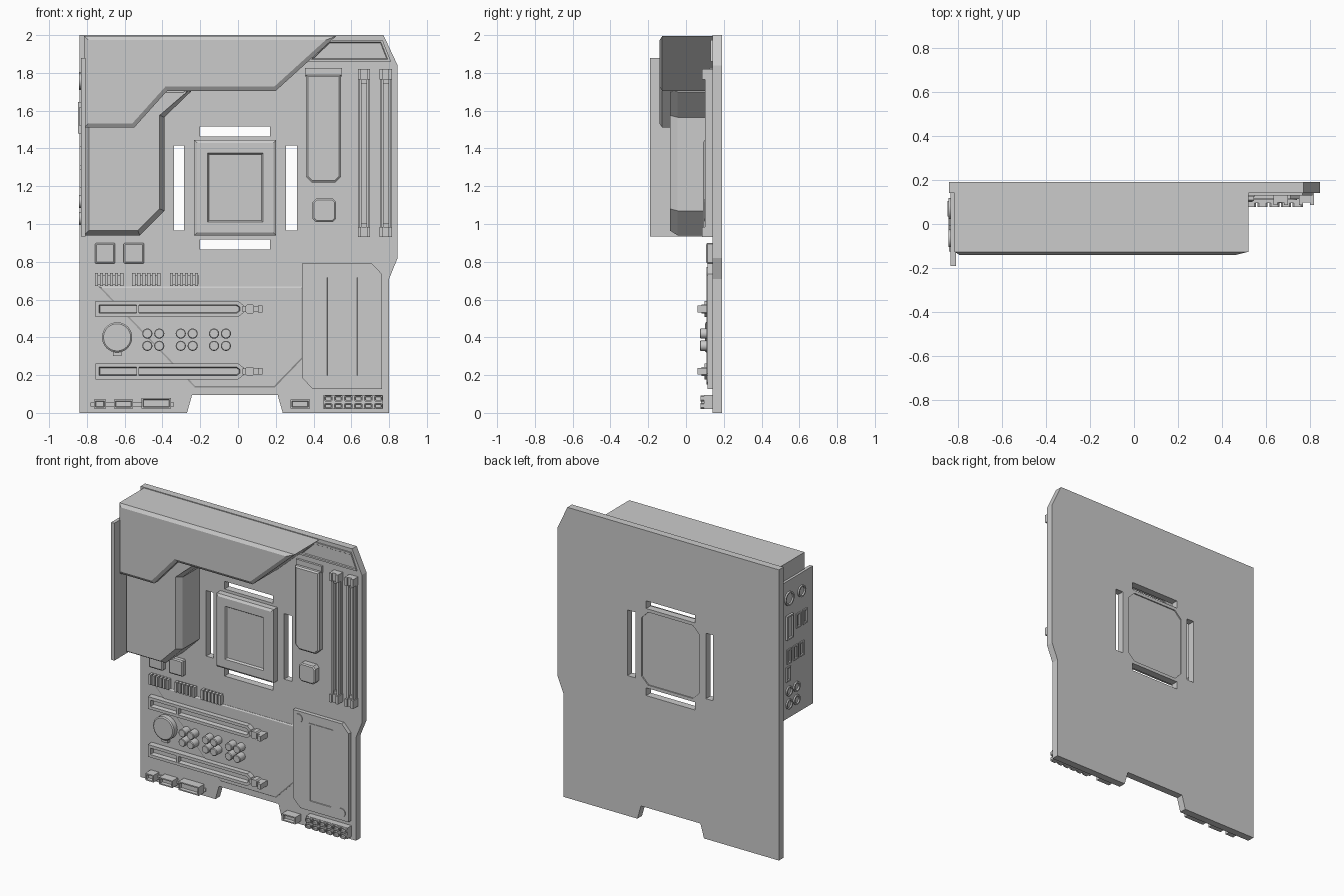
import bpy, bmesh, math

FACE = 0.14   # y of the board's front surface


def rect(x0, x1, z0, z1, c=0.0):
    """Rectangle outline seen from the front, optional cut corners."""
    if c == 0:
        return [(x0, z0), (x1, z0), (x1, z1), (x0, z1)]
    return [(x0 + c, z0), (x1 - c, z0), (x1, z0 + c), (x1, z1 - c),
            (x1 - c, z1), (x0 + c, z1), (x0, z1 - c), (x0, z0 + c)]


def circle(x, z, r, n=24):
    return [(x + r * math.cos(2 * math.pi * i / n), z + r * math.sin(2 * math.pi * i / n)) for i in range(n)]


def part(name, prisms, smooth=False):
    """Each prism: (outline, back y, front y, [(inset, depth), ...] on the front face)."""
    bm = bmesh.new()
    for pts, back, front, *steps in prisms:
        f = [bm.verts.new((x, front, z)) for x, z in pts]
        b = [bm.verts.new((x, back, z)) for x, z in pts]
        face = bm.faces.new(f)
        bm.faces.new(b[::-1])
        for i in range(len(pts)):
            j = (i + 1) % len(pts)
            bm.faces.new((f[j], f[i], b[i], b[j]))
        bm.normal_update()
        for inset, depth in (steps[0] if steps else []):
            bmesh.ops.inset_region(bm, faces=[face], thickness=inset, depth=depth, use_even_offset=True)
            bm.normal_update()
    bmesh.ops.recalc_face_normals(bm, faces=bm.faces)
    me = bpy.data.meshes.new(name)
    bm.to_mesh(me)
    bm.free()
    ob = bpy.data.objects.new(name, me)
    bpy.context.collection.objects.link(ob)
    bpy.ops.object.select_all(action='DESELECT')
    ob.select_set(True)
    bpy.context.view_layer.objects.active = ob
    if smooth:
        bpy.ops.object.shade_smooth_by_angle(angle=math.radians(30))
    return ob


# Cutters: cooler slots around the socket and the shallow recess on the back
cutter = part("board_cutter", [
    (rect(-0.34, -0.285, 0.965, 1.416), 0.3, 0.0),
    (rect(0.253, 0.312, 0.965, 1.416), 0.3, 0.0),
    (rect(-0.2, 0.17, 1.464, 1.517), 0.3, 0.0),
    (rect(-0.2, 0.17, 0.865, 0.918), 0.3, 0.0),
    (rect(-0.235, 0.205, 0.94, 1.442, 0.05), 0.3, 0.182)])
cutter.hide_render = True
cutter.hide_set(True)

# Circuit board
board = part("circuit_board", [([(-0.84, 0), (-0.27, 0), (-0.243, 0.095), (0.21, 0.095), (0.237, 0), (0.80, 0),
                                 (0.80, 0.71), (0.845, 0.82), (0.845, 1.84), (0.77, 2), (-0.84, 2)], 0.19, FACE)])
mod = board.modifiers.new("slots", 'BOOLEAN')
mod.object = cutter
mod.solver = 'EXACT'
bpy.ops.object.modifier_apply(modifier=mod.name)
bpy.data.objects.remove(cutter)

# Thin raised trim on the board
part("lower_trim_plate", [([(-0.74, 0.67), (-0.23, 0.135), (0.195, 0.135), (0.345, 0.29), (0.345, 0.67)],
                           FACE, 0.138, [(0.008, 0.005)])])
part("corner_trim", [([(0.36, 1.86), (0.81, 1.86), (0.765, 1.975), (0.48, 1.975)],
                      FACE, 0.13, [(0.012, 0), (0.004, -0.006)])])

# Shrouds over the power stage and rear connectors
part("upper_shroud", [([(-0.815, 1.51), (-0.55, 1.51), (-0.375, 1.705), (0.2, 1.705), (0.52, 1.995), (-0.815, 1.995)],
                       FACE, -0.126, [(0.022, 0.014)])])
part("side_shroud", [([(-0.815, 0.94), (-0.52, 0.94), (-0.39, 1.07), (-0.39, 1.565), (-0.25, 1.70), (-0.25, 1.72),
                       (-0.815, 1.72)], FACE, -0.045, [(0.025, 0.04)])])

# Rear connector plate and ports (drawn facing front, then turned to face -x; u = -y)
turn = -math.pi / 2
part("port_plate", [(rect(-0.14, 0.19, 0.935, 1.88), -0.808, -0.832)]).rotation_euler.z = turn
hollow = [(0.01, 0), (0.003, -0.008)]
ports = [(rect(-0.105, -0.035, 1.48, 1.645), -0.81, -0.846, hollow)]
for u, z in [(0.03, 1.57), (0.1, 1.57), (-0.07, 1.36), (0.0, 1.36), (0.065, 1.36), (-0.08, 1.24)]:
    ports.append((rect(u - 0.024, u + 0.024, z - 0.05, z + 0.05), -0.81, -0.84, hollow))
part("rear_ports", ports).rotation_euler.z = turn
jacks = [(circle(u, z, r), -0.81, -0.842, hollow) for u, z, r in
         [(-0.07, 1.757, 0.048), (0.065, 1.757, 0.04), (-0.07, 1.12, 0.034), (0.01, 1.12, 0.034),
          (-0.07, 1.03, 0.034), (0.01, 1.03, 0.034)]]
part("rear_jacks", jacks, True).rotation_euler.z = turn

# Processor socket
part("processor_socket", [(rect(-0.232, 0.202, 0.94, 1.445), FACE, 0.10,
                           [(0.015, 0.01), (0.055, 0), (0.008, -0.012)])])

# Upper drive heatsink with its end bracket
part("upper_drive_heatsink", [
    ([(0.36, 1.25), (0.39, 1.22), (0.515, 1.22), (0.545, 1.25), (0.545, 1.79), (0.36, 1.79)], FACE, 0.108,
     [(0.01, 0.008)]),
    (rect(0.355, 0.55, 1.78, 1.825), FACE, 0.125)])

# Memory slots
memory = []
for x in (0.667, 0.783):
    memory.append((rect(x - 0.03, x + 0.03, 0.95, 1.8), FACE, 0.125))
    for s in (-1, 1):
        memory.append((rect(x + s * 0.02 - 0.007, x + s * 0.02 + 0.007, 0.985, 1.765), FACE, 0.10))
    for z0, z1, lip in ((0.93, 0.985, 0.985), (1.765, 1.82, 1.745)):
        memory.append((rect(x - 0.033, x + 0.033, z0, z1), FACE, 0.098))
        for s in (-1, 1):
            memory.append((rect(x + s * 0.024 - 0.009, x + s * 0.024 + 0.009, z0, z1), 0.098, 0.086))
        memory.append((rect(x - 0.013, x + 0.013, lip, lip + 0.02), FACE, 0.11))
part("memory_slots", memory)

# Chips
chip_edge = [(0.008, 0.006)]
part("chips", [(rect(0.395, 0.52, 1.01, 1.135, 0.018), FACE, 0.101, chip_edge),
               (rect(-0.757, -0.65, 0.79, 0.90, 0.006), FACE, 0.113, chip_edge),
               (rect(-0.605, -0.497, 0.79, 0.90, 0.006), FACE, 0.113, chip_edge)])

# Finned inductors
fins = []
for x0 in (-0.757, -0.56, -0.36):
    fins.append((rect(x0, x0 + 0.15, 0.68, 0.73), FACE, 0.127))
    for i in range(6):
        x = x0 + i * 0.0265
        fins.append((rect(x, x + 0.017, 0.672, 0.74), FACE, 0.108))
part("finned_inductors", fins)

# Expansion slots with end latches
slots = []
for z in (0.55, 0.22):
    slots += [
        ([(-0.755, z - 0.042), (0.0, z - 0.042), (0.03, z - 0.02), (0.03, z + 0.02), (0.0, z + 0.042),
          (-0.755, z + 0.042)], FACE, 0.098, [(0.02, 0), (0.004, -0.03)]),
        (rect(-0.537, -0.523, z - 0.03, z + 0.03), FACE, 0.099),
        (rect(0.025, 0.125, z - 0.016, z + 0.016), FACE, 0.09),
        (rect(0.04, 0.085, z - 0.024, z + 0.024, 0.008), FACE, 0.082),
        (rect(0.105, 0.13, z - 0.018, z + 0.018), FACE, 0.06)]
part("expansion_slots", slots)

# Battery, clip and capacitors
part("battery", [(circle(-0.64, 0.40, 0.08, 32), FACE, 0.106, [(0.008, 0.006)])], True)
part("battery_clip", [(rect(-0.662, -0.617, 0.30, 0.33), FACE, 0.115)])
caps = [(circle(x + dx, z, 0.027, 16), FACE, 0.078, [(0.004, 0.004)])
        for x in (-0.48, -0.303, -0.127) for dx in (0, 0.063) for z in (0.355, 0.42)]
part("capacitors", caps, True)

# Lower drive cover with screws
part("lower_drive_cover", [
    ([(0.395, 0.127), (0.762, 0.127), (0.762, 0.735), (0.71, 0.79), (0.34, 0.79), (0.34, 0.185)], FACE, 0.113),
    (rect(0.46, 0.645, 0.185, 0.73), FACE, 0.109, [(0.012, 0), (0.006, -0.012)])])
bpy.context.object.data.update()
part("cover_screws", [(circle(x, z, 0.029), FACE, 0.108) for x, z in ((0.383, 0.743), (0.71, 0.18))], True)

# Headers along the bottom edge
heads = [(rect(x0, x1, 0.022, z1), FACE, 0.08, [(0.008, 0), (0.003, -0.02)]) for x0, x1, z1 in
         [(-0.762, -0.70, 0.07), (-0.656, -0.556, 0.07), (-0.51, -0.355, 0.08), (0.277, 0.38, 0.07)]]
heads.append((rect(-0.78, -0.34, 0.035, 0.055), FACE, 0.13))
part("bottom_headers", heads)
pins = [(rect(0.452, 0.767, 0.02, 0.095), FACE, 0.095)]
for i in range(6):
    for z in (0.037, 0.077):
        x = 0.478 + i * 0.053
        pins.append((rect(x - 0.023, x + 0.023, z - 0.016, z + 0.016, 0.007), FACE, 0.078,
                     [(0.006, 0), (0.002, -0.01)]))
part("power_header", pins)
